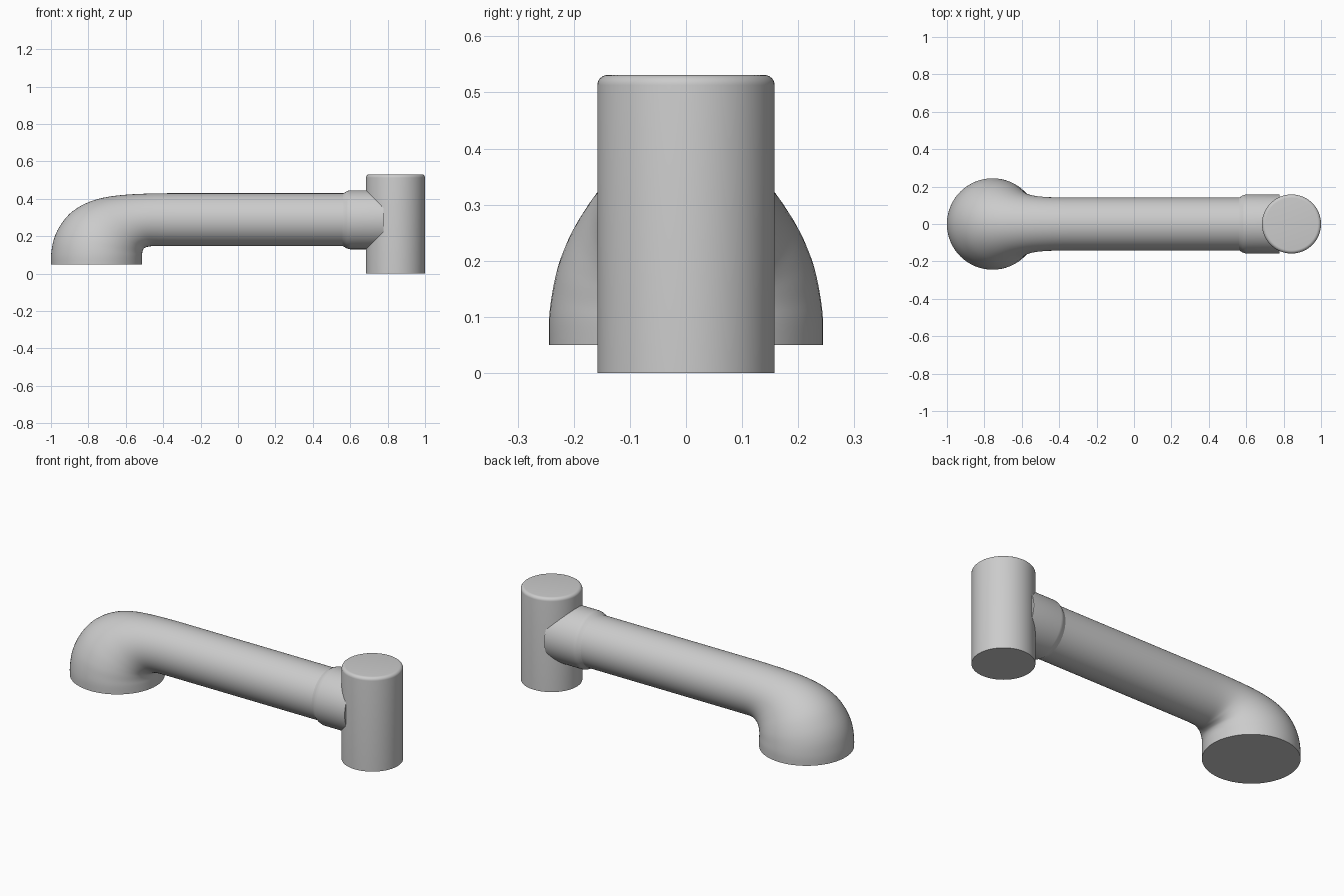
import bpy, bmesh, math
from mathutils import Vector

if "Cube" in bpy.data.objects:
    bpy.data.objects.remove(bpy.data.objects["Cube"])

N = 64
grey = bpy.data.materials.new("light grey")
grey.diffuse_color = (0.6, 0.6, 0.6, 1)
grey.use_nodes = True
grey.node_tree.nodes["Principled BSDF"].inputs["Base Color"].default_value = grey.diffuse_color


def skin(name, rings):
    """Bridge a list of closed rings, cap both ends, smooth by angle."""
    bm = bmesh.new()
    vs = [[bm.verts.new(p) for p in ring] for ring in rings]
    for a, b in zip(vs, vs[1:]):
        for i in range(N):
            j = (i + 1) % N
            bm.faces.new((a[i], a[j], b[j], b[i]))
    bm.faces.new(vs[0][::-1])
    bm.faces.new(vs[-1])
    bmesh.ops.recalc_face_normals(bm, faces=bm.faces)
    me = bpy.data.meshes.new(name)
    bm.to_mesh(me)
    bm.free()
    me.materials.append(grey)
    ob = bpy.data.objects.new(name, me)
    bpy.context.collection.objects.link(ob)
    bpy.ops.object.select_all(action='DESELECT')
    ob.select_set(True)
    bpy.context.view_layer.objects.active = ob
    bpy.ops.object.shade_smooth_by_angle(angle=math.radians(35))
    return ob


def section(ix, iz, ox, oz, w):
    """Ellipse spanning an inner and an outer point, half width w in y."""
    inner, outer = Vector((ix, 0, iz)), Vector((ox, 0, oz))
    mid, half = (inner + outer) / 2, (outer - inner) / 2
    ring = []
    for i in range(N):
        t = math.tau * i / N
        ring.append(mid + half * math.cos(t) + Vector((0, w * math.sin(t), 0)))
    return ring


def catmull(rows, steps):
    """Smooth interpolation through the rows."""
    out = []
    for k in range(len(rows) - 1):
        p0, p1 = rows[max(k - 1, 0)], rows[k]
        p2, p3 = rows[k + 1], rows[min(k + 2, len(rows) - 1)]
        for s in range(steps):
            t = s / steps
            out.append([0.5 * (2 * b + (c - a) * t + (2 * a - 5 * b + 4 * c - d) * t * t
                               + (3 * b - a - 3 * c + d) * t ** 3)
                        for a, b, c, d in zip(p0, p1, p2, p3)])
    return out + [list(rows[-1])]


# Flared elbow turning into the straight pipe
elbow = [
    (-0.512, 0.050, -1.000, 0.050, 0.244),
    (-0.512, 0.090, -0.999, 0.105, 0.244),
    (-0.512, 0.110, -0.986, 0.180, 0.238),
    (-0.509, 0.125, -0.955, 0.250, 0.228),
    (-0.502, 0.136, -0.900, 0.320, 0.210),
    (-0.490, 0.142, -0.820, 0.373, 0.187),
    (-0.475, 0.145, -0.720, 0.406, 0.165),
    (-0.460, 0.147, -0.600, 0.422, 0.150),
    (-0.430, 0.147, -0.450, 0.429, 0.143),
    (-0.320, 0.147, -0.320, 0.430, 0.1415),
]
rows = catmull(elbow, 4) + [(0.60, 0.147, 0.60, 0.430, 0.1415)]
skin("elbow_pipe", [section(*r) for r in rows])

# Collar with a flared lip, running into the upright
collar = [(0.555, 0.140), (0.566, 0.143), (0.580, 0.152), (0.590, 0.156),
          (0.600, 0.1575), (0.778, 0.1575)]
skin("collar", [section(x, 0.288 - r, x, 0.288 + r, r) for x, r in collar])

# Upright cylinder with a rounded top edge
R, H, B = 0.158, 0.531, 0.018
prof = [(R, 0), (R, H - B)]
prof += [(R - B + B * math.cos(a), H - B + B * math.sin(a))
         for a in (math.pi / 2 * k / 6 for k in range(1, 7))]
skin("upright", [section(0.842 - r, z, 0.842 + r, z, r) for r, z in prof])
